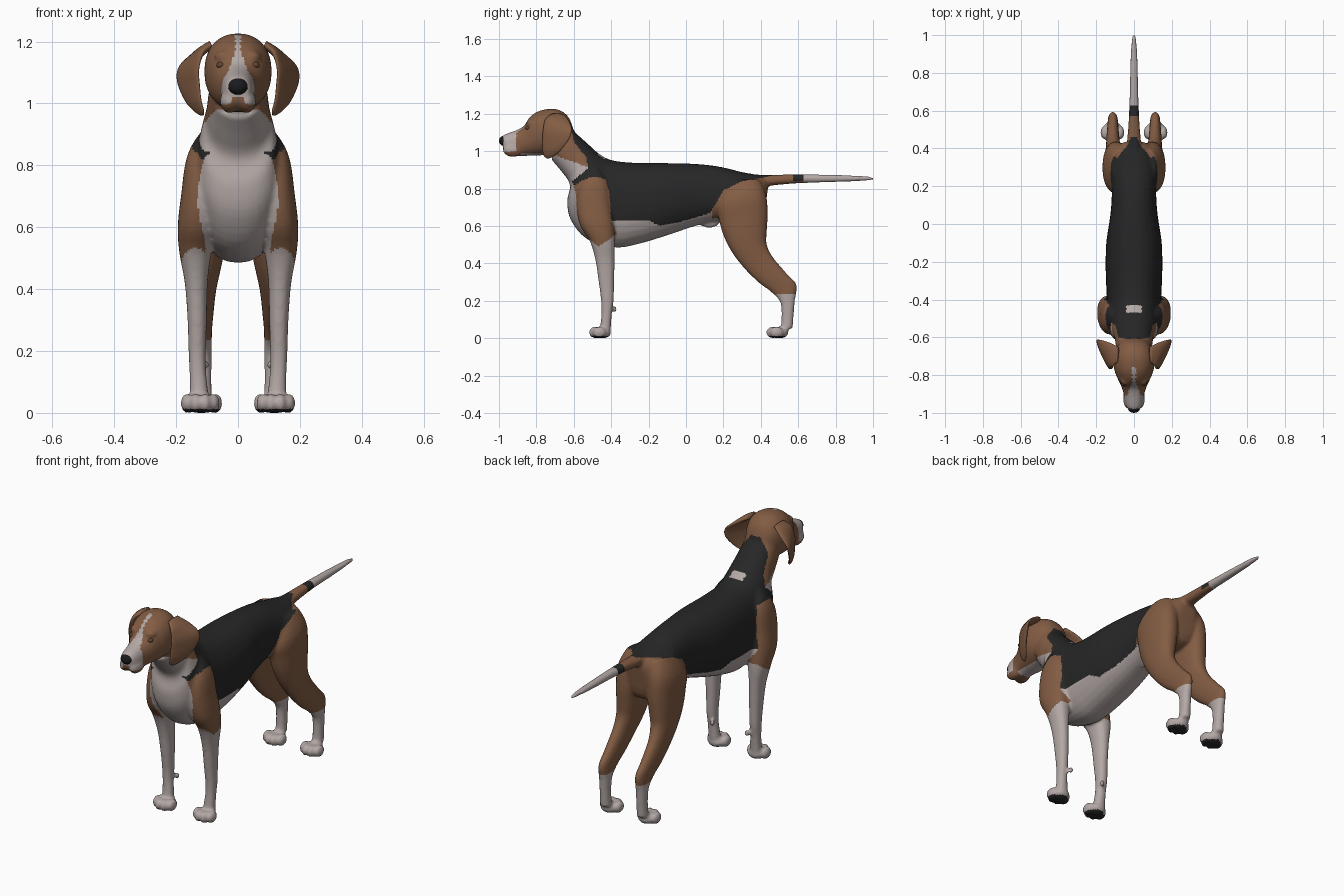
import bpy, bmesh, math
from mathutils import Vector, Matrix


def material(name, rgb):
    m = bpy.data.materials.new(name)
    m.diffuse_color = (*rgb, 1)
    return m


WHITE = material("coat white", (0.45, 0.39, 0.375))
BROWN = material("coat brown", (0.225, 0.108, 0.057))
BLACK = material("coat black", (0.02, 0.02, 0.02))
NOSE = material("nose black", (0.011, 0.011, 0.012))
EYE = material("eye brown", (0.13, 0.06, 0.03))


def spline(a, b, c, d, t):
    return 0.5 * (2 * b + (c - a) * t + (2 * a - 5 * b + 4 * c - d) * t * t
                  + (3 * b - a - 3 * c + d) * t ** 3)


def loft(bm, rings, side=1, x=None, steps=4, n=28):
    """Skin oval rings, each given by two opposite rim points and a half width."""
    keys = []
    for p, q, w in rings:
        p, q = [Vector(v) if len(v) == 3 else Vector((x or 0, *v)) for v in (p, q)]
        p.x *= side
        q.x *= side
        keys.append((p, q, w))
    fine = []
    for i in range(len(keys) - 1):
        ks = [keys[max(0, min(len(keys) - 1, i + k))] for k in (-1, 0, 1, 2)]
        for s in range(steps):
            fine.append([spline(*[k[j] for k in ks], s / steps) for j in range(3)])
    fine.append(list(keys[-1]))
    mids = [(p + q) / 2 for p, q, w in fine]
    loops = []
    for i, (p, q, w) in enumerate(fine):
        a = (p - q) / 2
        tan = mids[min(i + 1, len(mids) - 1)] - mids[max(i - 1, 0)]
        b = a.cross(tan).normalized() * w
        loop = []
        for k in range(n):
            c, s = math.cos(math.tau * k / n), math.sin(math.tau * k / n)
            c, s = [math.copysign(abs(v) ** 0.9, v) for v in (c, s)]
            loop.append(bm.verts.new(mids[i] + a * c + b * s))
        loops.append(loop)
    for l0, l1 in zip(loops, loops[1:]):
        for k in range(n):
            bm.faces.new((l0[k], l0[(k + 1) % n], l1[(k + 1) % n], l1[k]))
    bm.faces.new(loops[0])
    bm.faces.new(loops[-1])


def ball(bm, centre, radii):
    bmesh.ops.create_icosphere(bm, subdivisions=3, radius=1,
                               matrix=Matrix.Translation(centre) @ Matrix.Diagonal((*radii, 1)))


def finish(bm, name, mats):
    bmesh.ops.recalc_face_normals(bm, faces=bm.faces[:])
    me = bpy.data.meshes.new(name)
    bm.to_mesh(me)
    bm.free()
    for m in mats:
        me.materials.append(m)
    for f in me.polygons:
        f.use_smooth = True
    ob = bpy.data.objects.new(name, me)
    bpy.context.scene.collection.objects.link(ob)
    return ob


bm = bmesh.new()
# trunk and neck, rump to nape
loft(bm, [((.44, .82), (.43, .74), .04), ((.41, .865), (.40, .62), .10),
          ((.30, .888), (.28, .60), .13), ((.18, .917), (.17, .625), .118),
          ((.05, .932), (.05, .60), .125), ((-.10, .936), (-.10, .55), .147),
          ((-.25, .937), (-.25, .505), .15), ((-.36, .945), (-.38, .485), .145),
          ((-.42, .96), (-.53, .53), .14), ((-.47, .99), (-.615, .63), .135),
          ((-.52, 1.035), (-.635, .73), .12), ((-.565, 1.075), (-.62, .82), .105),
          ((-.60, 1.11), (-.665, .89), .098), ((-.63, 1.15), (-.72, .955), .09)])
# head and muzzle
loft(bm, [((-.60, 1.11), (-.66, 1.0), .07), ((-.63, 1.185), (-.68, .98), .09),
          ((-.69, 1.224), (-.73, .98), .108), ((-.77, 1.22), (-.77, .978), .105),
          ((-.83, 1.188), (-.80, .975), .088), ((-.865, 1.137), (-.85, .975), .068),
          ((-.90, 1.115), (-.90, .972), .055), ((-.96, 1.093), (-.95, .98), .046),
          ((-.985, 1.08), (-.975, 1.005), .032)])
# tail
loft(bm, [((.38, .875), (.38, .80), .045), ((.45, .873), (.45, .815), .036),
          ((.6, .876), (.6, .828), .026), ((.8, .873), (.8, .835), .021),
          ((.95, .867), (.95, .841), .015), ((1.004, .859), (1.004, .847), .007)])
ball(bm, (0, .125, .62), (.02, .055, .03))
for s in (1, -1):
    # front leg
    loft(bm, [((.085, -.53, .88), (.085, -.46, .90), .04),
              ((.115, -.575, .80), (.115, -.42, .83), .052),
              ((.125, -.585, .70), (.125, -.40, .70), .059),
              ((.135, -.565, .60), (.135, -.385, .60), .06),
              ((.138, -.515, .52), (.138, -.38, .52), .052),
              ((.135, -.485, .42), (.135, -.382, .42), .037),
              ((.132, -.467, .30), (.132, -.384, .30), .031),
              ((.132, -.454, .20), (.132, -.387, .20), .028),
              ((.130, -.452, .13), (.130, -.397, .13), .027),
              ((.125, -.46, .05), (.125, -.402, .05), .031)], s)
    ball(bm, (s * .105, -.38, .155), (.012, .012, .018))
    # hind leg
    loft(bm, [((.06, .22, .82), (.06, .40, .84), .06),
              ((.09, .165, .72), (.09, .43, .76), .073),
              ((.095, .175, .64), (.095, .437, .66), .07),
              ((.10, .20, .55), (.10, .432, .57), .063),
              ((.105, .245, .46), (.105, .432, .50), .052),
              ((.11, .31, .375), (.11, .467, .43), .04),
              ((.112, .385, .30), (.112, .54, .345), .033),
              ((.112, .457, .245), (.112, .592, .285), .028),
              ((.112, .505, .19), (.112, .582, .20), .027),
              ((.112, .511, .10), (.112, .574, .10), .026),
              ((.112, .505, .05), (.112, .57, .05), .029)], s)
    # paws with four toes
    for px, tip in ((.122, -.52), (.114, .428)):
        ball(bm, (s * px, tip + .075, .03), (.048, .045, .031))
        for off, back in ((-.043, .02), (-.016, 0), (.016, 0), (.043, .02)):
            ball(bm, (s * px + off, tip + .036 + back, .031), (.02, .036, .032))
    # upper lip and brow
    ball(bm, (s * .028, -.925, 1.008), (.03, .055, .04))
    ball(bm, (s * .045, -.825, 1.152), (.03, .03, .02))

# fuse all parts into one smooth skin
raw = finish(bm, "raw_body", [])
rm = raw.modifiers.new("fuse", 'REMESH')
rm.mode = 'VOXEL'
rm.voxel_size = 0.008
sm = raw.modifiers.new("relax", 'SMOOTH')
sm.factor = 0.5
sm.iterations = 6
dg = bpy.context.evaluated_depsgraph_get()
skin = bpy.data.meshes.new_from_object(raw.evaluated_get(dg))
bpy.data.objects.remove(raw)
skin.name = "body"
body = bpy.data.objects.new("body", skin)
bpy.context.scene.collection.objects.link(body)

# coat patches as side-view outlines (y, z)
SADDLE = [(-.61, 1.13), (-.60, 1.05), (-.535, .97), (-.52, .91), (-.61, .84), (-.60, .815),
          (-.56, .84), (-.50, .865), (-.43, .85), (-.41, .78), (-.40, .63), (-.20, .63),
          (-.14, .60), (0, .63), (.13, .67), (.16, .72), (.20, .79), (.30, .84), (.42, .86),
          (.46, .87), (.46, 1.1), (-.40, 1.3)]
SHOULDER = [(-.60, .815), (-.56, .84), (-.50, .865), (-.43, .85), (-.41, .78), (-.40, .63),
            (-.37, .56), (-.42, .52), (-.47, .49), (-.53, .54), (-.60, .62), (-.60, .75)]


def inside(poly, y, z):
    hit = False
    for (y0, z0), (y1, z1) in zip(poly, poly[1:] + poly[:1]):
        if (z0 > z) != (z1 > z) and y < y0 + (z - z0) * (y1 - y0) / (z1 - z0):
            hit = not hit
    return hit


def coat(c):
    """0 white, 1 brown, 2 black"""
    ax, y, z = abs(c.x), c.y, c.z
    if z < .012:
        return 2                                   # pads
    if y > .46 and z > .78:                        # tail bands
        return 0 if y > .63 else 2 if y > .575 and z > .84 else 1
    if y < -.5 and z > .9 and not inside(SADDLE, y, z):
        if y < -.905 and z > 1.0 and not (ax < .022 and z < 1.02):
            return 0                               # muzzle
        if y < -.76 and z > 1.04 and ax < .008 + max(0, 1.17 - z) * .36:
            return 0                               # blaze
        if -.88 < y < -.74 and z < .99 and ax < .045:
            return 0                               # throat
        edge = .96 if y < -.75 else min(.985, .985 - .37 * (y + .715))
        return 1 if z > edge else 0
    if -.47 < y < -.43 and ax < .04 and z > .93:
        return 0                                   # nape spot
    if inside(SADDLE, y, z) and (y > -.45 or ax > .085 or z > .9):
        return 2
    if inside(SHOULDER, y, z) and ax > .105 + .025 * math.sin(max(0, z - .55) * 11):
        return 1
    if y > .14 and z > .235 and (y > .21 or ax > .06):
        return 1                                   # hind quarters
    return 0


skin.materials.clear()
for m in (WHITE, BROWN, BLACK):
    skin.materials.append(m)
for f in skin.polygons:
    f.use_smooth = True
    f.material_index = coat(f.center)

# hanging ears and eyes
for s, side in ((1, "left"), (-1, "right")):
    bm = bmesh.new()
    loft(bm, [((.085, -.73, 1.19), (.085, -.65, 1.19), .014),
              ((.115, -.755, 1.165), (.137, -.625, 1.16), .014),
              ((.128, -.765, 1.11), (.188, -.612, 1.12), .012),
              ((.125, -.768, 1.06), (.195, -.622, 1.07), .011),
              ((.120, -.768, 1.01), (.170, -.665, 1.01), .010),
              ((.112, -.76, .977), (.140, -.70, .977), .009),
              ((.112, -.745, .962), (.120, -.73, .962), .004)], s)
    finish(bm, side + "_ear", [BROWN])
    bm = bmesh.new()
    ball(bm, (s * .055, -.844, 1.124), (.015, .015, .011))
    finish(bm, side + "_eye", [EYE])

# nose
bm = bmesh.new()
ball(bm, (0, -.974, 1.055), (.032, .026, .027))
finish(bm, "nose", [NOSE])
